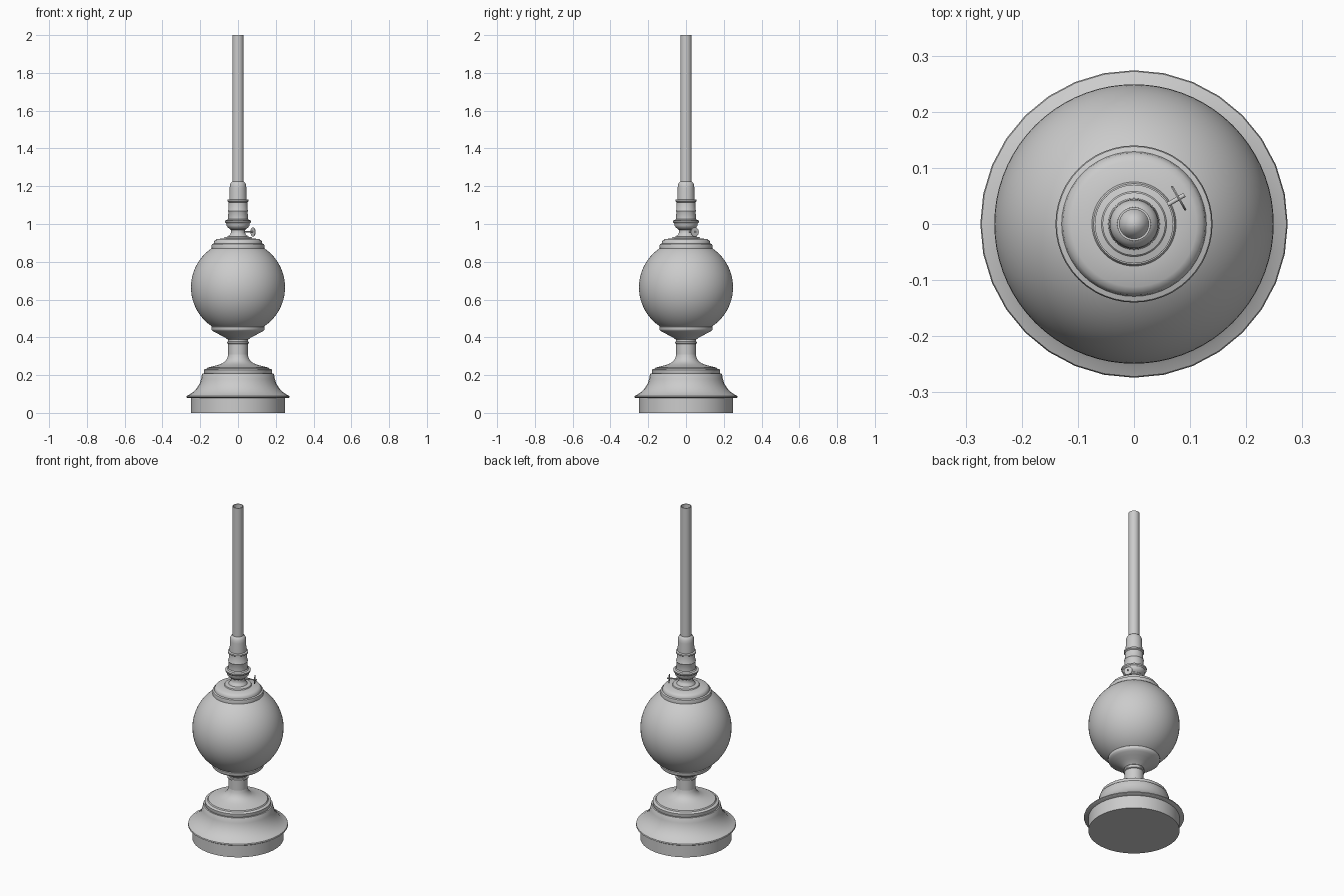
import bpy, math
from mathutils import Matrix, Vector

metal = bpy.data.materials.new("plain_grey")
metal.diffuse_color = (0.6, 0.6, 0.6, 1)


def lathe(name, profile, sides=48, angle=35, matrix=None):
    """Revolve (radius, height) points round z; radius 0 becomes a pole."""
    verts, faces, rings = [], [], []
    for r, z in profile:
        if r == 0:
            rings.append([len(verts)] * sides)
            verts.append((0, 0, z))
        else:
            rings.append(list(range(len(verts), len(verts) + sides)))
            verts += [(r * math.cos(2 * math.pi * i / sides),
                       r * math.sin(2 * math.pi * i / sides), z) for i in range(sides)]
    for a, b in zip(rings, rings[1:]):
        for i in range(sides):
            j = (i + 1) % sides
            quad = list(dict.fromkeys((a[i], a[j], b[j], b[i])))
            if len(quad) > 2:
                faces.append(quad)
    mesh = bpy.data.meshes.new(name)
    mesh.from_pydata(verts, [], faces)
    mesh.materials.append(metal)
    obj = bpy.data.objects.new(name, mesh)
    bpy.context.collection.objects.link(obj)
    if matrix:
        obj.matrix_world = matrix
    bpy.ops.object.select_all(action='DESELECT')
    obj.select_set(True)
    bpy.context.view_layer.objects.active = obj
    bpy.ops.object.shade_smooth_by_angle(angle=math.radians(angle))
    return obj


# Foot: plain drum, flared skirt and stepped shoulder
lathe("base_drum", [(0, 0), (.249, 0), (.249, .085), (0, .085)], 64)
lathe("base_skirt", [(0, .078), (.266, .078), (.274, .083), (.272, .09), (.255, .098),
                     (.235, .112), (.217, .132), (.203, .155), (.195, .18), (.191, .203),
                     (.188, .208), (0, .208)], 32)
lathe("base_shoulder", [(0, .205), (.178, .205), (.181, .21), (.181, .228), (.176, .232),
                        (.166, .234), (.162, .24), (.135, .246), (.105, .254), (.08, .264),
                        (.064, .277), (.055, .295), (.052, .31), (0, .31)])

# Stem with thin rings, and the dish holding the globe
lathe("stem", [(0, .295), (.052, .295), (.052, .365), (.058, .368), (.058, .376),
               (.052, .379), (.052, .395), (0, .395)])
lathe("globe_dish", [(0, .388), (.054, .388), (.064, .396), (.082, .406), (.105, .418),
                     (.128, .43), (.139, .438), (.141, .442), (.141, .455), (.134, .46), (0, .46)])

# Round oil reservoir
lathe("globe", [(0 if k in (0, 36) else .249 * math.sin(math.pi * k / 36),
                 .665 - .249 * math.cos(math.pi * k / 36)) for k in range(37)], 72)

# Collar on the globe
lathe("globe_collar", [(0, .87), (.139, .87), (.14, .887), (.138, .893), (.129, .896),
                       (.127, .907), (.122, .914), (.112, .92), (.075, .924), (.072, .93),
                       (.05, .934), (0, .934)])

# Burner: neck, cup and stepped gallery
lathe("burner_neck", [(0, .925), (.054, .925), (.05, .937), (.041, .945), (.037, .955),
                      (.038, .968), (.046, .974), (.047, .982), (0, .982)])
lathe("burner_cup", [(0, .975), (.046, .975), (.054, .982), (.06, .99), (.062, 1.003),
                     (.069, 1.01), (.07, 1.018), (.058, 1.021), (.053, 1.027), (0, 1.027)])
lathe("burner_gallery", [(.046, 1.02), (.053, 1.027), (.051, 1.065), (.054, 1.07),
                         (.051, 1.075), (.049, 1.115), (.056, 1.12), (.056, 1.128),
                         (.046, 1.131), (.044, 1.19), (.043, 1.207), (.037, 1.22), (.03, 1.225)])

# Hollow glass chimney with burner dome at the bottom
lathe("chimney", [(.03, 1.12), (.03, 2), (.026, 2), (.026, 1.12), (.03, 1.12)], 32)
lathe("wick_dome", [(.026, 1.12), (.02, 1.135), (.01, 1.143), (0, 1.146)], 32)

# Wick key pointing 30 degrees from x
axis = Vector((math.cos(math.radians(30)), math.sin(math.radians(30)), 0))
place = Matrix.Translation((0, 0, .958)) @ axis.to_track_quat('Z', 'Y').to_matrix().to_4x4()
lathe("key_shaft", [(0, .03), (.004, .03), (.004, .104), (0, .104)], 12, matrix=place)
lathe("key_wheel", [(0, .09), (.024, .09), (.025, .092), (.024, .094), (0, .094)], 24, matrix=place)
